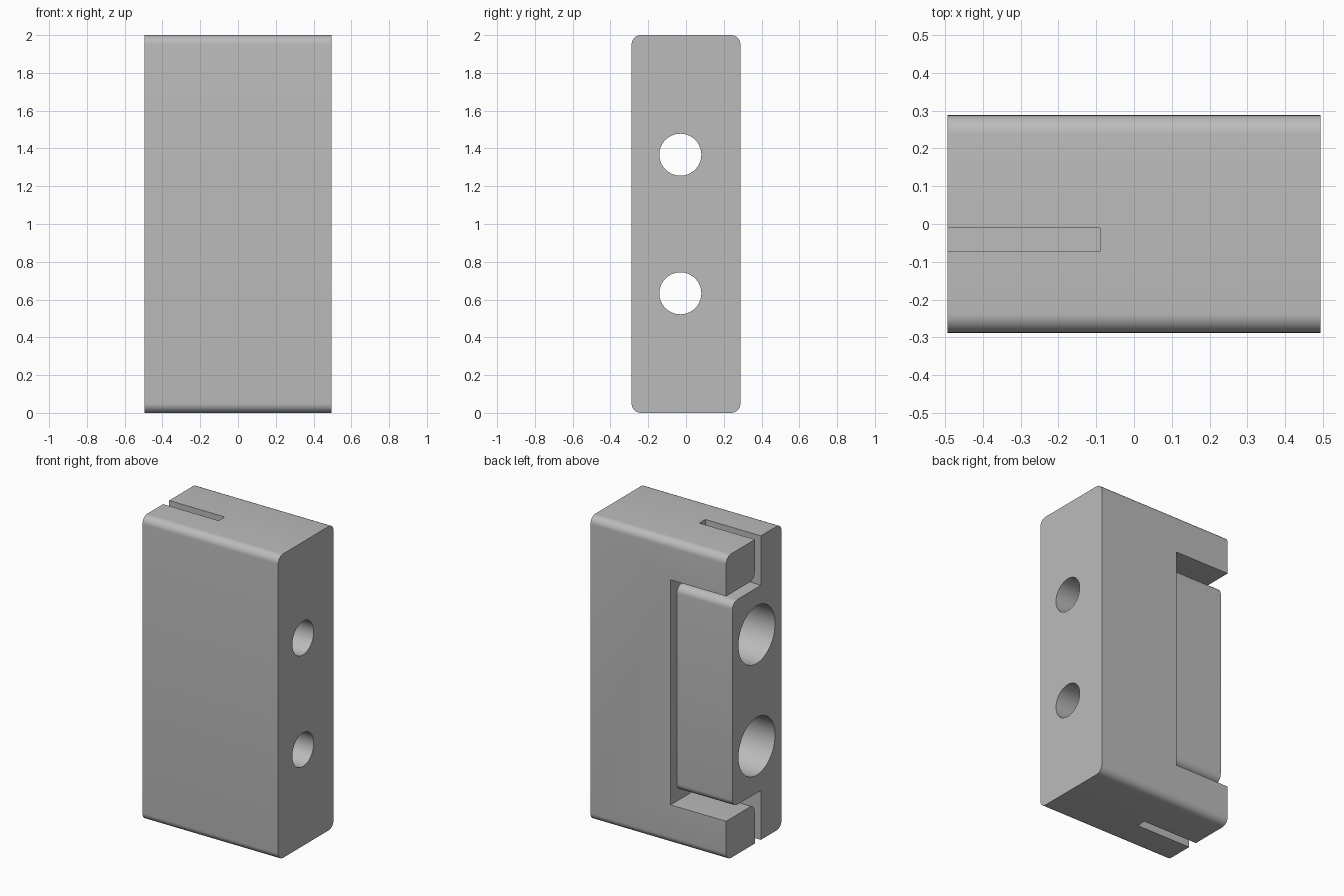
import bpy, bmesh, math
from mathutils import Vector

cube = bpy.data.objects.get("Cube")
if cube:
    bpy.data.objects.remove(cube, do_unlink=True)

HALF_X, HALF_Y, HEIGHT, FILLET = 0.494, 0.288, 2.0, 0.05
MID_Z = HEIGHT / 2
SLOT_END = -0.09                      # where the clearance channel stops
SLOT_FRONT, SLOT_BACK = -0.073, -0.01  # slot walls in y
GAP = 0.065


def rounded(points, segments=8):
    """Outline in y, z from (y, z, radius) corners."""
    out = []
    for i, (y, z, r) in enumerate(points):
        p = Vector((y, z))
        if r == 0:
            out.append(p)
            continue
        a = (Vector(points[i - 1][:2]) - p).normalized() * r
        b = (Vector(points[(i + 1) % len(points)][:2]) - p).normalized() * r
        for k in range(segments + 1):
            t = k / segments * math.pi / 2
            out.append(p + a * (1 - math.sin(t)) + b * (1 - math.cos(t)))
    return out


def circle(y, z, r, n=64):
    return [Vector((y + r * math.cos(2 * math.pi * k / n),
                    z + r * math.sin(2 * math.pi * k / n))) for k in range(n)]


def prism(name, outline, x0, x1):
    """Extrude a y, z outline along x."""
    bm = bmesh.new()
    face = bm.faces.new([bm.verts.new((x0, p.x, p.y)) for p in outline])
    ext = bmesh.ops.extrude_face_region(bm, geom=[face])
    verts = [g for g in ext["geom"] if isinstance(g, bmesh.types.BMVert)]
    bmesh.ops.translate(bm, verts=verts, vec=(x1 - x0, 0, 0))
    bmesh.ops.recalc_face_normals(bm, faces=bm.faces)
    mesh = bpy.data.meshes.new(name)
    bm.to_mesh(mesh)
    bm.free()
    obj = bpy.data.objects.new(name, mesh)
    bpy.context.collection.objects.link(obj)
    return obj


# Main block with rounded long edges
body = prism("clamp_body", rounded([
    (-HALF_Y, 0, FILLET), (HALF_Y, 0, FILLET),
    (HALF_Y, HEIGHT, FILLET), (-HALF_Y, HEIGHT, FILLET)]), -HALF_X, HALF_X)

# Clearance channel between the front plate with its boss and the two rear arms
ARM, BOSS = 0.74, 0.74 - GAP
upper = [(HALF_Y - GAP, BOSS, FILLET), (SLOT_FRONT, BOSS, 0), (SLOT_FRONT, 1.2, 0),
         (SLOT_BACK, 1.2, 0), (SLOT_BACK, ARM, FILLET), (0.5, ARM, 0)]
lower = [(y, -z, r) for y, z, r in reversed(upper)]
channel = [(y, z + MID_Z, r) for y, z, r in upper + lower]
cutters = [prism("channel_cutter", rounded(channel), -0.7, SLOT_END)]

# Two counterbored screw holes
for side in (-1, 1):
    z = MID_Z + side * 0.367
    cutters.append(prism("screw_hole_cutter", circle(-0.03, z, 0.111), -0.7, 0.7))
    cutters.append(prism("counterbore_cutter", circle(-0.03, z, 0.19), -0.7, SLOT_END))

for cutter in cutters:
    cutter.hide_render = True
    mod = body.modifiers.new(cutter.name, "BOOLEAN")
    mod.operation, mod.solver, mod.object = "DIFFERENCE", "EXACT", cutter

# Bake the cuts, then drop the cutters
bpy.context.view_layer.update()
graph = bpy.context.evaluated_depsgraph_get()
result = bpy.data.meshes.new_from_object(body.evaluated_get(graph))
body.modifiers.clear()
body.data = result
for cutter in cutters:
    bpy.data.objects.remove(cutter, do_unlink=True)

# Plain grey finish
grey = bpy.data.materials.new("plain_grey")
grey.use_nodes = True
colour = (0.5, 0.5, 0.5, 1)
grey.diffuse_color = colour
grey.node_tree.nodes["Principled BSDF"].inputs["Base Color"].default_value = colour
body.data.materials.clear()
body.data.materials.append(grey)

bpy.ops.object.select_all(action="DESELECT")
body.select_set(True)
bpy.context.view_layer.objects.active = body
bpy.ops.object.shade_smooth_by_angle(angle=math.radians(30))
